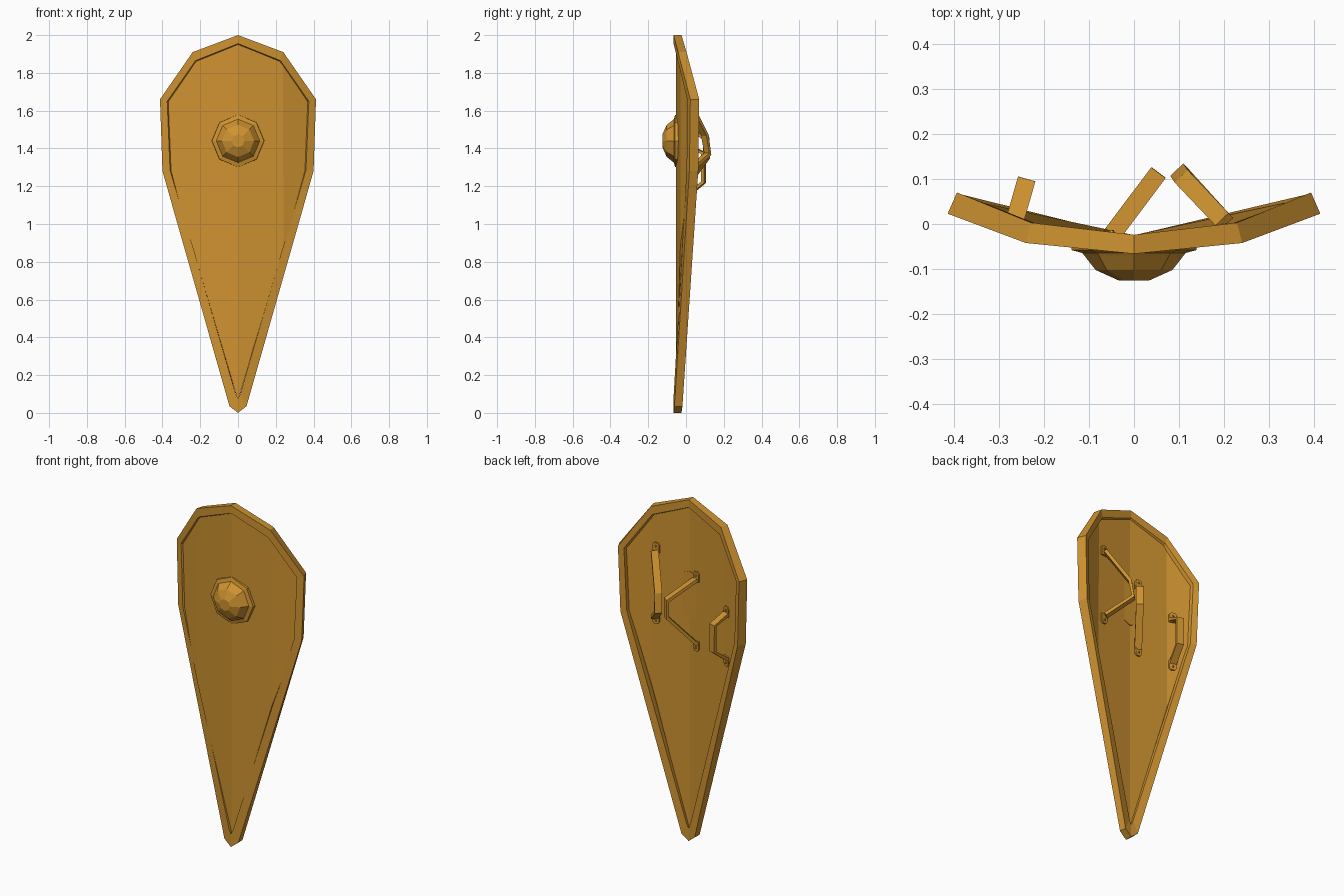
import bpy
import bmesh
from math import sin, cos, pi
from mathutils import Vector

if "Cube" in bpy.data.objects:
    bpy.data.objects.remove(bpy.data.objects["Cube"], do_unlink=True)

ochre = bpy.data.materials.new("ochre")
ochre.use_nodes = True
COLOUR = (0.62, 0.29, 0.03, 1)
ochre.diffuse_color = COLOUR
ochre.node_tree.nodes["Principled BSDF"].inputs["Base Color"].default_value = COLOUR


def add_mesh(name, verts, faces):
    mesh = bpy.data.meshes.new(name)
    mesh.from_pydata(verts, [], faces)
    bm = bmesh.new()
    bm.from_mesh(mesh)
    bmesh.ops.remove_doubles(bm, verts=bm.verts, dist=0.0005)
    bmesh.ops.recalc_face_normals(bm, faces=bm.faces)
    bm.to_mesh(mesh)
    bm.free()
    mesh.materials.append(ochre)
    obj = bpy.data.objects.new(name, mesh)
    bpy.context.collection.objects.link(obj)
    return obj


def loft(name, rings, closed=False):
    """Skin equal rings of points; cap the ends unless the path is closed."""
    n, count = len(rings[0]), len(rings)
    verts = [p for ring in rings for p in ring]
    faces = []
    for i in range(count if closed else count - 1):
        a, b = i * n, (i + 1) % count * n
        faces += [(a + k, a + (k + 1) % n, b + (k + 1) % n, b + k) for k in range(n)]
    if not closed:
        faces += [tuple(range(n)), tuple(range((count - 1) * n, count * n))]
    return add_mesh(name, verts, faces)


def front_y(x):
    """Bent front surface: a shallow centre and steeper wings."""
    x = abs(x)
    if x < 0.24:
        return -0.066 + 0.1 * x
    return -0.042 + 0.375 * (x - 0.24)


def mirror_loop(half):
    return half + [(-x, z) for x, z in reversed(half[1:-1])]


# Raised rim around the teardrop outline
outer = mirror_loop([(0, 2), (0.24, 1.91), (0.413, 1.66), (0.4, 1.28), (0.045, 0.035), (0, 0)])
inner = mirror_loop([(0, 1.955), (0.225, 1.865), (0.375, 1.65), (0.36, 1.285), (0.012, 0.1), (0, 0.075)])
rings = []
for (ox, oz), (ix, iz) in zip(outer, inner):
    oy, iy = front_y(ox), front_y(ix)
    depth = 0.042 + 0.012 * abs(ox)
    rings.append([(ox, oy, oz), (ox * 0.95, oy + depth, oz),
                  (ix * 0.97, iy + depth, iz),
                  (ix * 0.96, iy + depth / 2, iz - 0.008),
                  (ix, iy, iz)])
loft("rim", rings, closed=True)

# Bent board inside the rim
half_board = [(0, 1.965), (0.235, 1.88), (0.385, 1.655), (0.37, 1.28), (0.24, 0.88), (0, 0.065)]
verts, faces = [], []
for side in (1, -1):
    start = len(verts)
    verts += [(side * x, front_y(x) + 0.022, z) for x, z in half_board]
    for face in ((0, 1, 4, 5), (1, 2, 3, 4)):
        faces.append([start + i for i in face][::side])
board = add_mesh("board", verts, faces)
solid = board.modifiers.new("thickness", "SOLIDIFY")
solid.thickness = 0.02
solid.offset = 0

# Eight-sided boss with a flange
profile = [(0.14, -0.03), (0.138, -0.058), (0.115, -0.064),
           (0.11, -0.07), (0.085, -0.102), (0.034, -0.125)]
loft("boss", [[(r * cos(k * pi / 4), y, 1.44 + r * sin(k * pi / 4)) for k in range(8)]
              for r, y in profile])


# Strap: a flat band along a path, with riveted tabs at both ends
def strap(name, points, width=0.04, thick=0.018):
    pts = [Vector(p) for p in points]
    lean = pts[1] - pts[0]
    lean.z = 0
    across = lean.cross(Vector((0, 0, 1))).normalized()
    sections = []
    for i, p in enumerate(pts):
        along = (pts[min(i + 1, len(pts) - 1)] - pts[max(i - 1, 0)]).normalized()
        out = along.cross(across).normalized()
        w, t = across * width / 2, out * thick / 2
        sections.append([p - w - t, p + w - t, p + w + t, p - w + t])
    loft(name, sections)
    for end, p, sign in (("upper", pts[0], 1), ("lower", pts[-1], -1)):
        back = front_y(p.x) + 0.03
        shape = [(-0.02, -0.015), (0.02, -0.015), (0.02, 0.03),
                 (0.01, 0.042), (-0.01, 0.042), (-0.02, 0.03)]
        loft(name + "_" + end + "_tab",
             [[(p.x + x, front_y(p.x + x) + 0.03 + h, p.z + sign * z) for x, z in shape]
              for h in (-0.004, 0.012)])
        loft(name + "_" + end + "_rivet",
             [[(p.x + r * cos(k * pi / 3), back + h, p.z + sign * 0.022 + r * sin(k * pi / 3))
               for k in range(6)] for r, h in ((0.008, 0.008), (0.005, 0.018))])


strap("left_arm_strap", [(0.2, 0.005, 1.66), (0.11, 0.1, 1.47), (0.1, 0.115, 1.37), (0.2, 0.005, 1.27)])
strap("centre_arm_strap", [(-0.05, -0.025, 1.55), (0.05, 0.108, 1.45), (0.05, 0.108, 1.35), (-0.05, -0.025, 1.17)])
strap("hand_grip", [(-0.265, 0.005, 1.415), (-0.24, 0.092, 1.375), (-0.24, 0.092, 1.22), (-0.265, 0.005, 1.15)])
